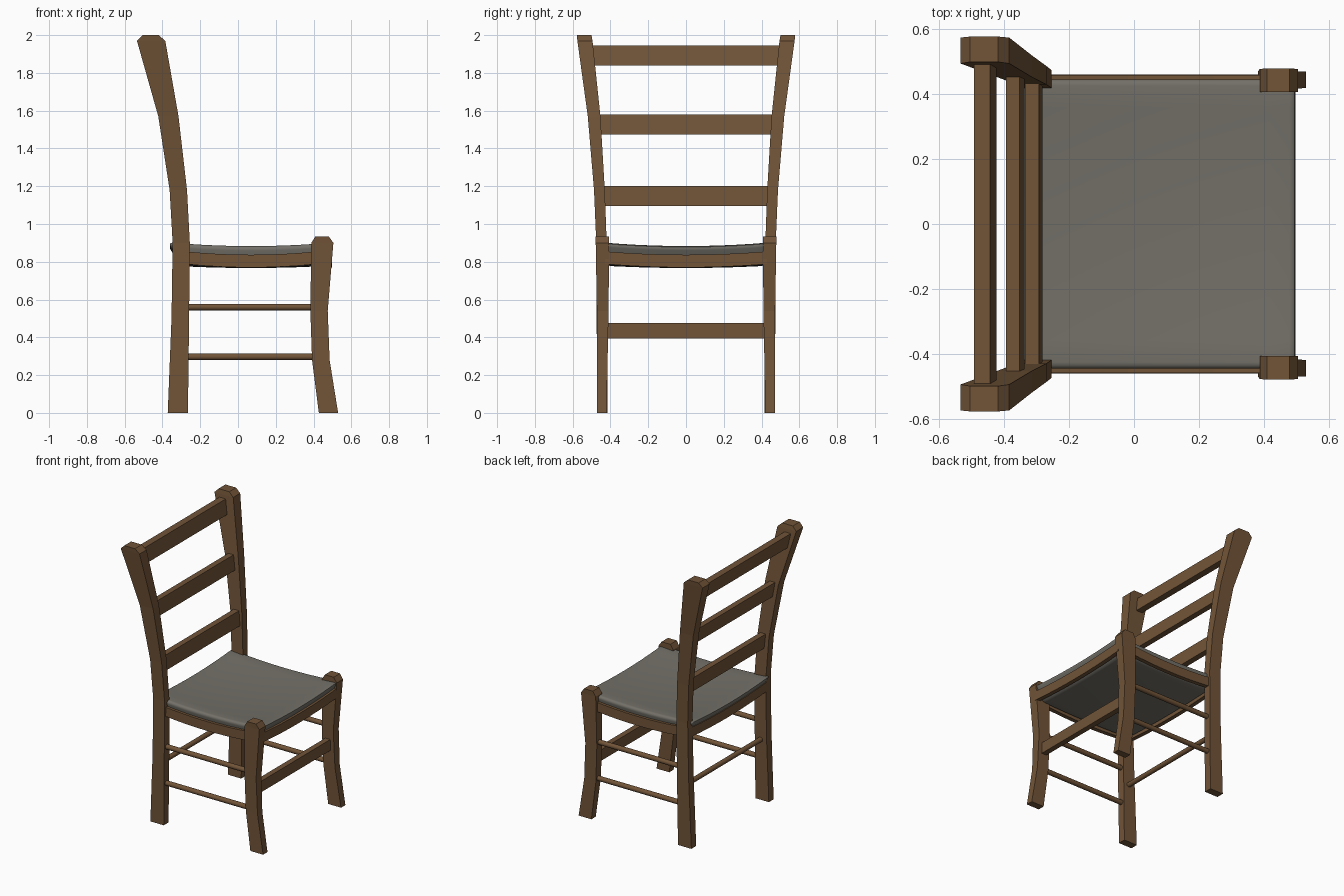
import bpy, bmesh
from mathutils import Vector, Matrix

if "Cube" in bpy.data.objects:
    bpy.data.objects.remove(bpy.data.objects["Cube"])


def material(name, rgb):
    m = bpy.data.materials.new(name)
    m.diffuse_color = (*rgb, 1)
    m.use_nodes = True
    m.node_tree.nodes["Principled BSDF"].inputs["Base Color"].default_value = m.diffuse_color
    return m


WOOD = material("brown wood", (0.165, 0.088, 0.039))
FABRIC = material("grey seat", (0.17, 0.162, 0.137))


def finish(name, bm, mat, smooth=None):
    bmesh.ops.recalc_face_normals(bm, faces=bm.faces[:])
    me = bpy.data.meshes.new(name)
    bm.to_mesh(me)
    bm.free()
    me.materials.append(mat)
    ob = bpy.data.objects.new(name, me)
    bpy.context.collection.objects.link(ob)
    if smooth:
        bpy.context.view_layer.objects.active = ob
        ob.select_set(True)
        bpy.ops.object.shade_smooth_by_angle(angle=smooth)
        ob.select_set(False)
    return ob


def post(name, sections, side):
    """Loft rectangles (z, x0, x1, y0, y1) into a leg on one side."""
    bm = bmesh.new()
    rings = [[bm.verts.new((x, side * y, z)) for x, y in
              ((x0, y0), (x1, y0), (x1, y1), (x0, y1))] for z, x0, x1, y0, y1 in sections]
    for a, b in zip(rings, rings[1:]):
        for i in range(4):
            j = (i + 1) % 4
            bm.faces.new((a[i], a[j], b[j], b[i]))
    bm.faces.new(rings[0])
    bm.faces.new(rings[-1])
    finish(name, bm, WOOD)


def box(name, x, y, z, lean=0.0, sag=0.0):
    """Board from ranges; lean shears x with height, sag bows the long axis down."""
    bm = bmesh.new()
    lo, hi = Vector((x[0], y[0], z[0])), Vector((x[1], y[1], z[1]))
    size, mid = hi - lo, (lo + hi) / 2
    bmesh.ops.create_cube(bm, size=1, matrix=Matrix.Translation(mid) @ Matrix.Diagonal((*size, 1)))
    axis = 0 if size.x > size.y else 1
    if sag:
        cut(bm, axis, lo[axis], hi[axis], 8)
    for v in bm.verts:
        u = (v.co[axis] - mid[axis]) / (size[axis] / 2)
        v.co.x -= lean * (v.co.z - mid.z)
        v.co.z -= sag * (1 - u * u)
    finish(name, bm, WOOD)


def cut(bm, axis, lo, hi, n):
    normal = Vector((0, 0, 0))
    normal[axis] = 1
    for i in range(1, n):
        bmesh.ops.bisect_plane(bm, geom=bm.verts[:] + bm.edges[:] + bm.faces[:],
                               plane_co=normal * (lo + (hi - lo) * i / n), plane_no=normal)


def rod(name, a, b, r=0.0175):
    a, b = Vector(a), Vector(b)
    d = b - a
    bm = bmesh.new()
    rot = d.to_track_quat('Z', 'Y').to_matrix().to_4x4()
    bmesh.ops.create_cone(bm, cap_ends=True, segments=12, radius1=r, radius2=r, depth=d.length,
                          matrix=Matrix.Translation((a + b) / 2) @ rot)
    finish(name, bm, WOOD, 0.7)


# legs, side rails and side stretchers
BACK = [(0, -.372, -.265, .415, .47), (.5, -.352, -.259, .415, .473), (.9, -.346, -.255, .42, .475),
        (1.18, -.362, -.27, .43, .487), (1.57, -.422, -.315, .453, .52),
        (1.97, -.535, -.385, .495, .575), (2.0, -.505, -.42, .50, .578)]
FRONT = [(0, .428, .53, .42, .47), (.28, .392, .485, .415, .47), (.54, .383, .475, .41, .472),
         (.9, .388, .505, .407, .478), (.935, .41, .48, .407, .48)]
for s, side in ((1, "left"), (-1, "right")):
    post(f"back_post_{side}", BACK, s)
    post(f"front_leg_{side}", FRONT, s)
    box(f"seat_rail_{side}", (-.28, .42), sorted((s * .43, s * .46)), (.788, .855), sag=.018)
    for z in (.56, .297):
        rod(f"side_stretcher_{side}", (-.29, s * .443, z), (.42, s * .443, z))

# front and back rails and stretchers
box("front_seat_rail", (.468, .498), (-.43, .43), (.788, .855), sag=.018)
box("back_seat_rail", (-.345, -.315), (-.43, .43), (.788, .855), sag=.018)
box("front_stretcher", (.41, .45), (-.43, .43), (.395, .475))
rod("back_stretcher", (-.305, -.44, .435), (-.305, .44, .435))

# ladder back slats
box("top_slat", (-.484, -.434), (-.51, .51), (1.84, 1.945), lean=.18)
box("middle_slat", (-.387, -.345), (-.47, .47), (1.475, 1.58), lean=.15)
box("lower_slat", (-.331, -.288), (-.45, .45), (1.095, 1.2), lean=.1)

# padded seat: tapered rounded block, dipped in the middle
bm = bmesh.new()
bmesh.ops.create_cube(bm, size=1)
for v in bm.verts:
    top = v.co.z > 0
    v.co.x = (.505 if top else .45) if v.co.x > 0 else (-.37 if top else -.30)
    v.co.y = (.452 if top else .425) * (1 if v.co.y > 0 else -1)
    v.co.z = .905 if top else .793
bmesh.ops.bevel(bm, geom=bm.edges[:], offset=.026, segments=4, profile=.5, affect='EDGES')
cut(bm, 0, -.37, .505, 10)
cut(bm, 1, -.45, .45, 10)
for v in bm.verts:
    u, w = (v.co.x - .07) / .435, v.co.y / .452
    depth = .02 if v.co.z > .84 else .013
    v.co.z -= depth * (2 - u * u - w * w)
finish("seat", bm, FABRIC, 0.7)
